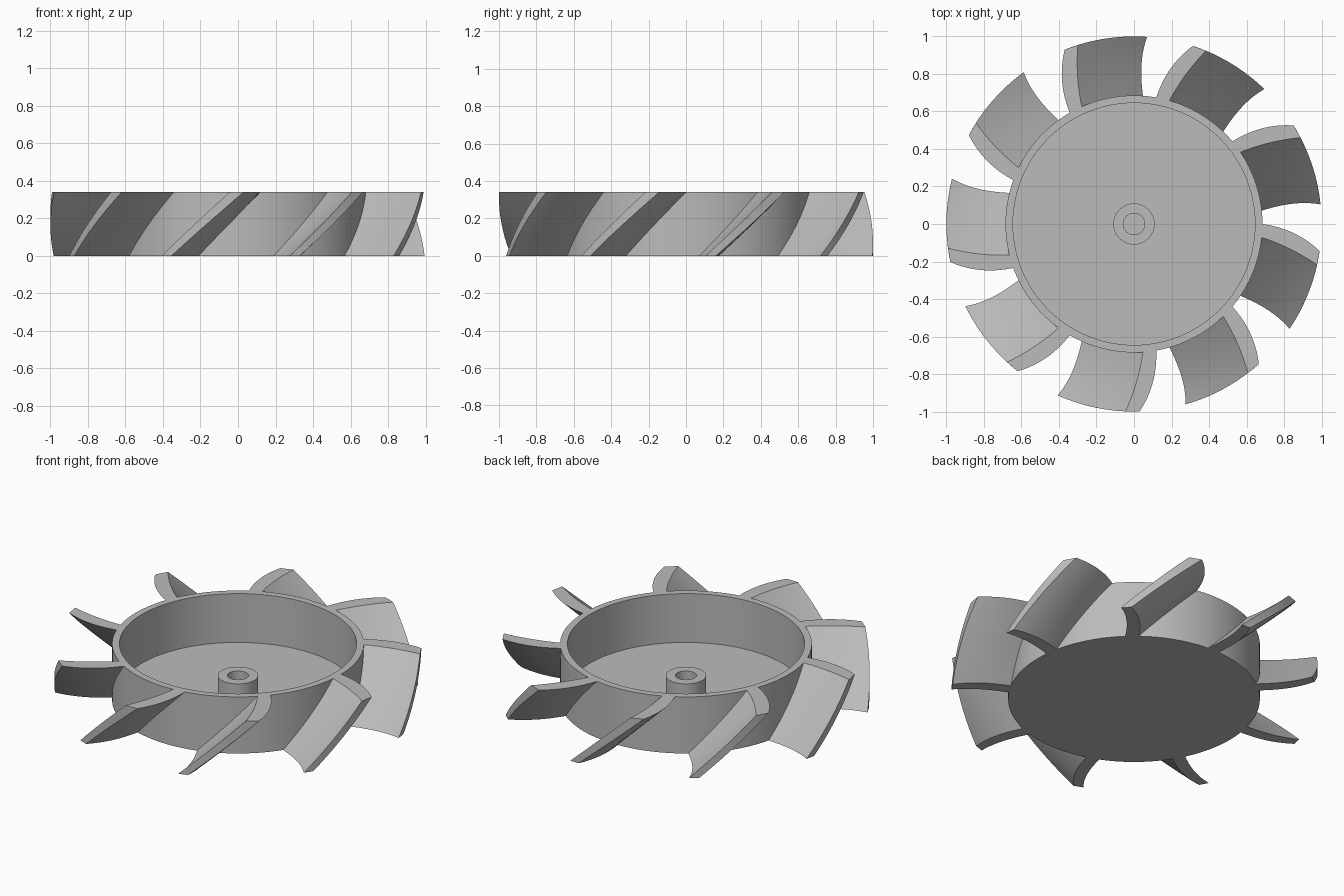
import bpy
import bmesh
from math import radians, cos, sin, pi

cube = bpy.data.objects.get("Cube")
if cube:
    bpy.data.objects.remove(cube, do_unlink=True)

HEIGHT, HUB_R, TIP_R = 0.34, 0.685, 1.0
BLADES = 9

grey = bpy.data.materials.new("plain_grey")
grey.use_nodes = True
colour = (0.5, 0.5, 0.5, 1)
grey.diffuse_color = colour
grey.node_tree.nodes["Principled BSDF"].inputs["Base Color"].default_value = colour


def finish(bm, name):
    """Turn a bmesh into a smooth object with sharp edges kept."""
    bmesh.ops.remove_doubles(bm, verts=bm.verts, dist=1e-5)
    bmesh.ops.recalc_face_normals(bm, faces=bm.faces)
    mesh = bpy.data.meshes.new(name)
    bm.to_mesh(mesh)
    bm.free()
    mesh.materials.append(grey)
    obj = bpy.data.objects.new(name, mesh)
    bpy.context.collection.objects.link(obj)
    bpy.ops.object.select_all(action='DESELECT')
    obj.select_set(True)
    bpy.context.view_layer.objects.active = obj
    bpy.ops.object.shade_smooth_by_angle(angle=radians(30))
    return obj


# Hub: a cup with a bored central boss, turned from one profile
profile = [(0, 0), (HUB_R, 0), (HUB_R, HEIGHT), (0.645, HEIGHT), (0.645, 0.047),
           (0.11, 0.047), (0.11, 0.15), (0.057, 0.15), (0.057, 0.047), (0, 0.047)]
bm = bmesh.new()
points = [bm.verts.new((r, 0, z)) for r, z in profile]
edges = [bm.edges.new(pair) for pair in zip(points, points[1:])]
bmesh.ops.spin(bm, geom=points + edges, cent=(0, 0, 0), axis=(0, 0, 1),
               angle=2 * pi, steps=120)
finish(bm, "hub")

# Blade edges as angles in degrees at the root, middle and tip
TOP_FRONT, TOP_BACK = (114, 110.9, 107.4), (120, 117, 111.7)
LOW_FRONT, LOW_BACK = (86, 87.3, 86), (92.1, 92, 89.2)


def along(edge, t):
    """Smooth curve through the three angles, t from root 0 to tip 1."""
    a, b, c = edge
    return a * (1 - t) * (1 - 2 * t) + b * 4 * t * (1 - t) + c * t * (2 * t - 1)


def blade_point(low, top, t, h):
    angle = radians(along(low, t) * (1 - h) + along(top, t) * h)
    r = HUB_R + (TIP_R - HUB_R) * t
    return r * cos(angle), r * sin(angle), h * HEIGHT


# Blade: swept and curved, with its root sunk into the hub wall
bm = bmesh.new()
RINGS, STEPS = 12, 10
rings = []
for i in range(RINGS + 1):
    t = -0.06 + 1.06 * i / RINGS
    front = [bm.verts.new(blade_point(LOW_FRONT, TOP_FRONT, t, j / STEPS))
             for j in range(STEPS + 1)]
    back = [bm.verts.new(blade_point(LOW_BACK, TOP_BACK, t, j / STEPS))
            for j in range(STEPS + 1)]
    rings.append((front, back))
for (f0, b0), (f1, b1) in zip(rings, rings[1:]):
    loop0, loop1 = f0 + b0[::-1], f1 + b1[::-1]
    for k in range(len(loop0)):
        bm.faces.new((loop0[k - 1], loop0[k], loop1[k], loop1[k - 1]))
for front, back in (rings[0], rings[-1]):
    for j in range(STEPS):
        bm.faces.new((front[j], front[j + 1], back[j + 1], back[j]))
first = finish(bm, "blade_1")

# Remaining blades, evenly spaced round the hub
for n in range(1, BLADES):
    blade = bpy.data.objects.new(f"blade_{n + 1}", first.data)
    blade.rotation_euler.z = 2 * pi * n / BLADES
    bpy.context.collection.objects.link(blade)
